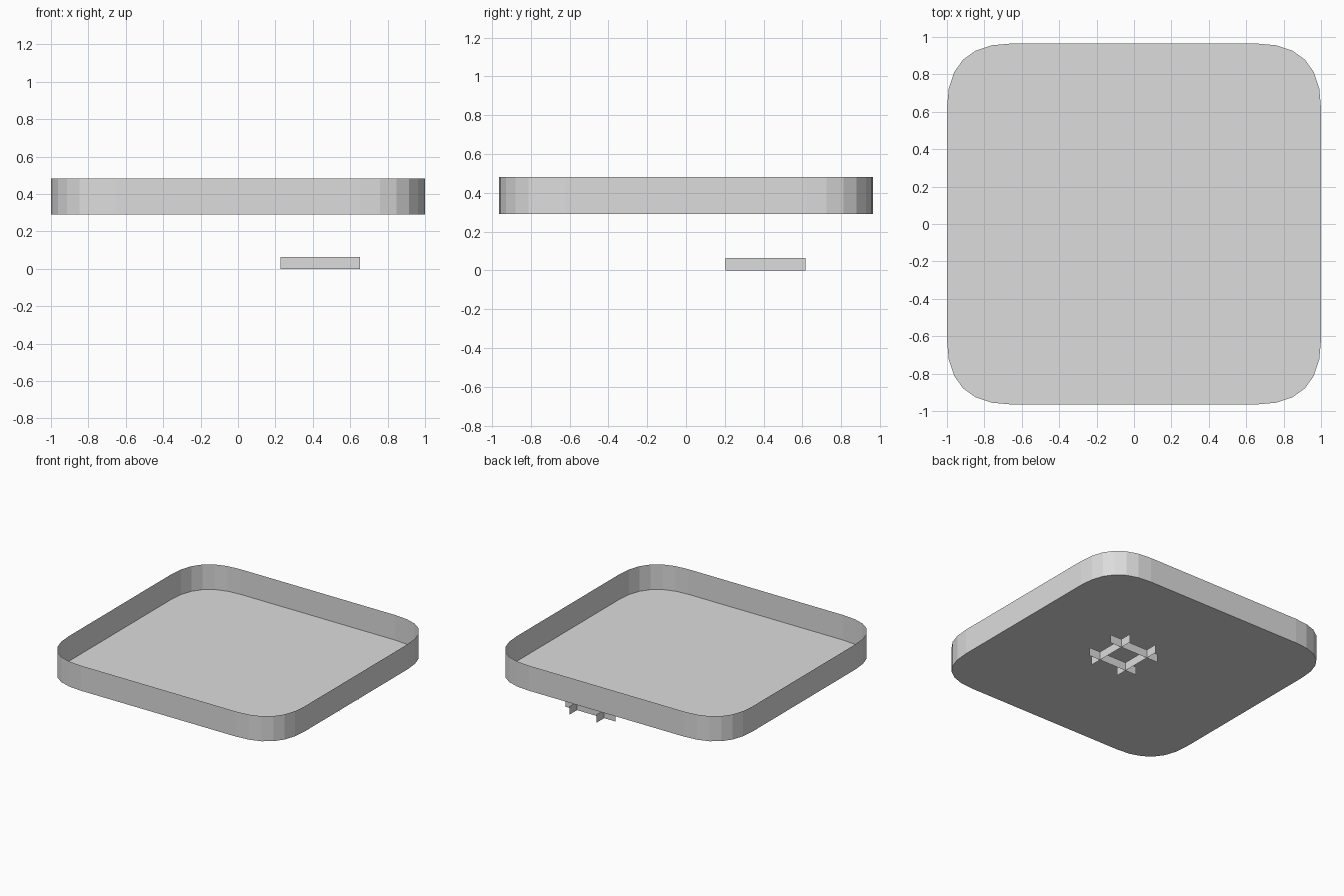
import bpy
import bmesh
from mathutils import Vector

cube = bpy.data.objects.get("Cube")
if cube:
    bpy.data.objects.remove(cube)

# Single pale grey material
grey = bpy.data.materials.new("pale grey")
grey.use_nodes = True
colour = (0.72, 0.72, 0.72, 1)
grey.diffuse_color = colour
grey.node_tree.nodes["Principled BSDF"].inputs["Base Color"].default_value = colour


def add_object(name, bm):
    mesh = bpy.data.meshes.new(name)
    bm.to_mesh(mesh)
    bm.free()
    mesh.materials.append(grey)
    obj = bpy.data.objects.new(name, mesh)
    bpy.context.collection.objects.link(obj)
    return obj


def rounded_outline(hx, hy, reach, steps):
    """Counter-clockwise rectangle outline with softly curved corners."""
    points = []
    for sx, sy in ((1, 1), (-1, 1), (-1, -1), (1, -1)):
        corner = []
        for i in range(steps + 1):
            t = i / steps
            corner.append((sx * (hx - reach * t * t),
                           sy * (hy - reach * (1 - t) ** 2)))
        points += corner if sx * sy > 0 else corner[::-1]
    return points


# Open tray: a flat floor with a thin upright rim
FLOOR, RIM = 0.29, 0.482
bm = bmesh.new()
loop = [bm.verts.new((x, y, FLOOR)) for x, y in rounded_outline(1.0, 0.965, 0.345, 6)]
floor = bm.faces.new(loop)
rim = bmesh.ops.extrude_edge_only(bm, edges=list(floor.edges))
bmesh.ops.translate(bm, vec=(0, 0, RIM - FLOOR),
                    verts=[g for g in rim["geom"] if isinstance(g, bmesh.types.BMVert)])
add_object("tray", bm)


# Crossed thin slats under the tray
def slat(name, start, end, height):
    bm = bmesh.new()
    a, b, up = Vector((*start, 0)), Vector((*end, 0)), Vector((0, 0, height))
    bm.faces.new([bm.verts.new(p) for p in (a, b, b + up, a + up)])
    add_object(name, bm)


cx, cy = 0.44, 0.41
half_x, half_y, offset = 0.212, 0.207, 0.115
for label, side in (("first", -1), ("second", 1)):
    y, x = cy + side * offset, cx + side * offset
    slat(label + "_cross_slat", (cx - half_x, y), (cx + half_x, y), 0.064)
    slat(label + "_long_slat", (x, cy - half_y), (x, cy + half_y), 0.064)
